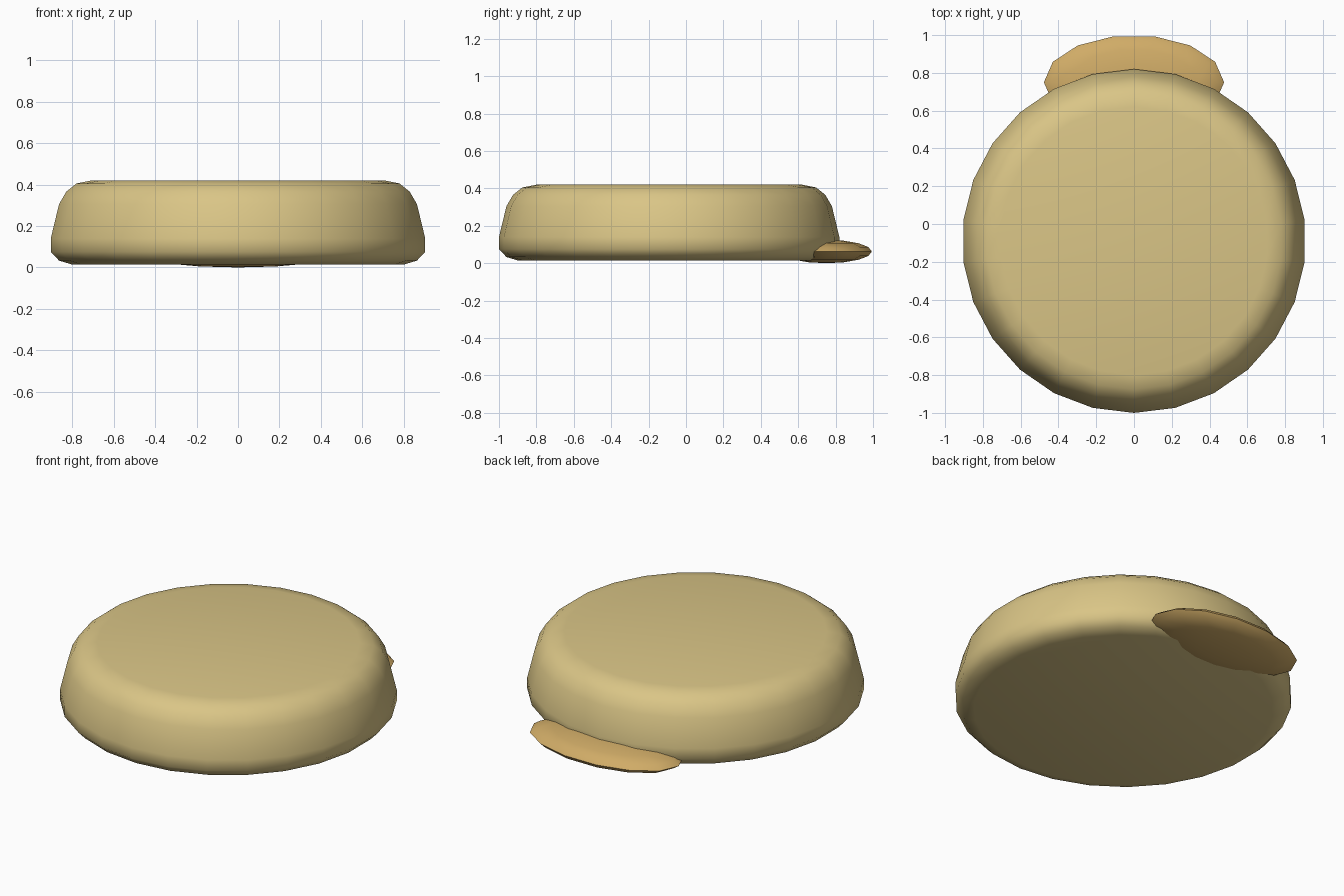
import bpy, bmesh
from math import sin, cos, pi, radians
from mathutils import Matrix

cube = bpy.data.objects.get("Cube")
if cube:
    bpy.data.objects.remove(cube, do_unlink=True)


def make_material(name, color):
    mat = bpy.data.materials.new(name)
    mat.use_nodes = True
    mat.diffuse_color = color
    mat.node_tree.nodes["Principled BSDF"].inputs["Base Color"].default_value = color
    return mat


def finish(bm, name, mat, location):
    bmesh.ops.recalc_face_normals(bm, faces=bm.faces)
    mesh = bpy.data.meshes.new(name)
    bm.to_mesh(mesh)
    bm.free()
    mesh.materials.append(mat)
    obj = bpy.data.objects.new(name, mesh)
    obj.location = location
    bpy.context.collection.objects.link(obj)
    bpy.ops.object.select_all(action='DESELECT')
    obj.select_set(True)
    bpy.context.view_layer.objects.active = obj
    bpy.ops.object.shade_smooth_by_angle(angle=radians(45))
    return obj


def lathe(profile, sides):
    """Revolve (radius, height) points around z and cap both ends."""
    bm = bmesh.new()
    rings = []
    for r, z in profile:
        angles = [2 * pi * i / sides for i in range(sides)]
        rings.append([bm.verts.new((r * sin(a), r * cos(a), z)) for a in angles])
    for low, high in zip(rings, rings[1:]):
        for i in range(sides):
            j = (i + 1) % sides
            bm.faces.new((low[i], low[j], high[j], high[i]))
    bm.faces.new(rings[0])
    bm.faces.new(rings[-1])
    return bm


cream = make_material("cream", (0.70, 0.56, 0.24, 1))
tan = make_material("tan", (0.63, 0.41, 0.135, 1))

# Round body: rolled bottom rim, tapered wall, rounded shoulder, flat top
body_profile = [(0.81, 0.015), (0.87, 0.033), (0.91, 0.075), (0.91, 0.14),
                (0.87, 0.305), (0.835, 0.365), (0.785, 0.405), (0.71, 0.42)]
finish(lathe(body_profile, 26), "round_body", cream, (0, -0.09, 0))

# Rear tab: flattened ellipsoid tucked under the back of the body
bm = bmesh.new()
bmesh.ops.create_uvsphere(bm, u_segments=14, v_segments=8, radius=1)
bmesh.ops.rotate(bm, verts=bm.verts, matrix=Matrix.Rotation(pi / 2, 3, 'Z'))
bmesh.ops.scale(bm, verts=bm.verts, vec=(0.477, 0.25, 0.0625))
finish(bm, "rear_tab", tan, (0, 0.75, 0.0625))
